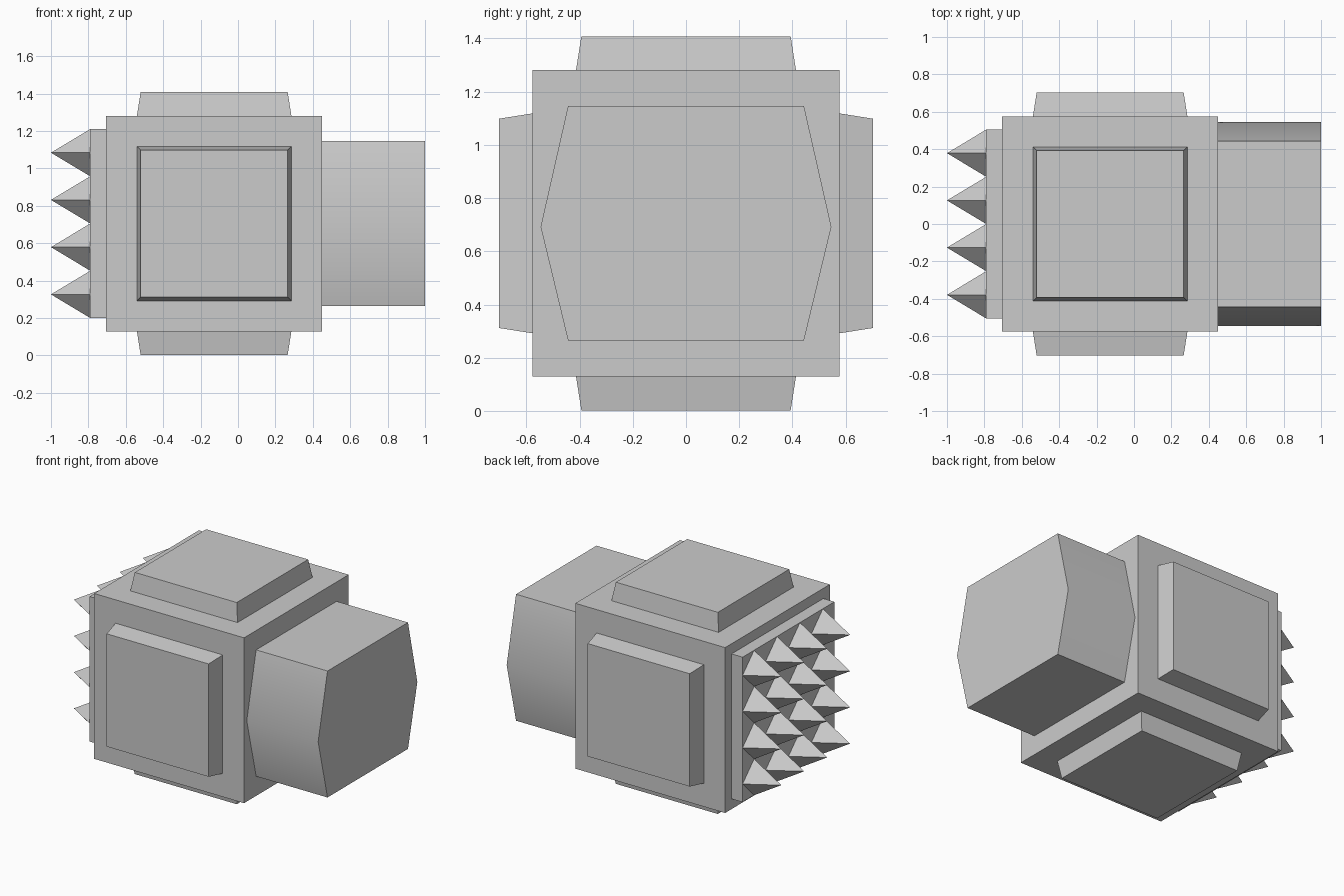
import bpy, bmesh, math
from mathutils import Vector, Matrix

if "Cube" in bpy.data.objects:
    bpy.data.objects.remove(bpy.data.objects["Cube"])

CZ = 0.705          # height of the long axis


def make(name, bm):
    bmesh.ops.recalc_face_normals(bm, faces=bm.faces)
    me = bpy.data.meshes.new(name)
    bm.to_mesh(me)
    bm.free()
    ob = bpy.data.objects.new(name, me)
    bpy.context.collection.objects.link(ob)
    return ob


def loft(bm, lower, upper):
    """Closed solid between two matching outlines."""
    a = [bm.verts.new(p) for p in lower]
    b = [bm.verts.new(p) for p in upper]
    n = len(a)
    bm.faces.new(a)
    bm.faces.new(b)
    for i in range(n):
        bm.faces.new((a[i], a[(i + 1) % n], b[(i + 1) % n], b[i]))


def box(name, x0, x1, h):
    bm = bmesh.new()
    ring = [(-h, CZ - h), (h, CZ - h), (h, CZ + h), (-h, CZ + h)]
    loft(bm, [(x0, y, z) for y, z in ring], [(x1, y, z) for y, z in ring])
    return make(name, bm)


# Main block and the thin plate carrying the spikes
box("head_block", -0.705, 0.45, 0.576)
box("spike_plate", -0.79, -0.705, 0.505)

# Tapered pads on the four long sides
for k, side in enumerate(("top", "front", "bottom", "back")):
    bm = bmesh.new()
    rings = []
    for w, h in ((0.413, 0.576), (0.393, 0.7025)):
        rings.append([(-0.1275 + sx * w, sy * w, h)
                      for sx, sy in ((-1, -1), (1, -1), (1, 1), (-1, 1))])
    loft(bm, *rings)
    bm.transform(Matrix.Translation((0, 0, CZ)) @ Matrix.Rotation(k * math.pi / 2, 4, 'X'))
    make(side + "_pad", bm)

# Six-sided striking end with softly shaded flanks
hexagon = [(-0.443, 0.265), (0.443, 0.265), (0.546, 0.692),
           (0.443, 1.146), (-0.443, 1.146), (-0.546, 0.692)]
bm = bmesh.new()
loft(bm, [(0.45, y, z) for y, z in hexagon], [(1.0, y, z) for y, z in hexagon])
peg = make("striking_end", bm)
bpy.context.view_layer.objects.active = peg
peg.select_set(True)
bpy.ops.object.shade_smooth_by_angle(angle=math.radians(35))

# Four by four grid of diamond-based spikes
pitch = 1.01 / 4
bm = bmesh.new()
for i in range(4):
    for j in range(4):
        c = Vector((-0.79, (i - 1.5) * pitch, CZ + (j - 1.5) * pitch))
        r = pitch / 2
        base = [bm.verts.new(c + Vector((0, y, z)))
                for y, z in ((r, 0), (0, r), (-r, 0), (0, -r))]
        tip = bm.verts.new((-1.0, c.y, c.z))
        bm.faces.new(base)
        for n in range(4):
            bm.faces.new((base[n], base[(n + 1) % 4], tip))
make("spikes", bm)
